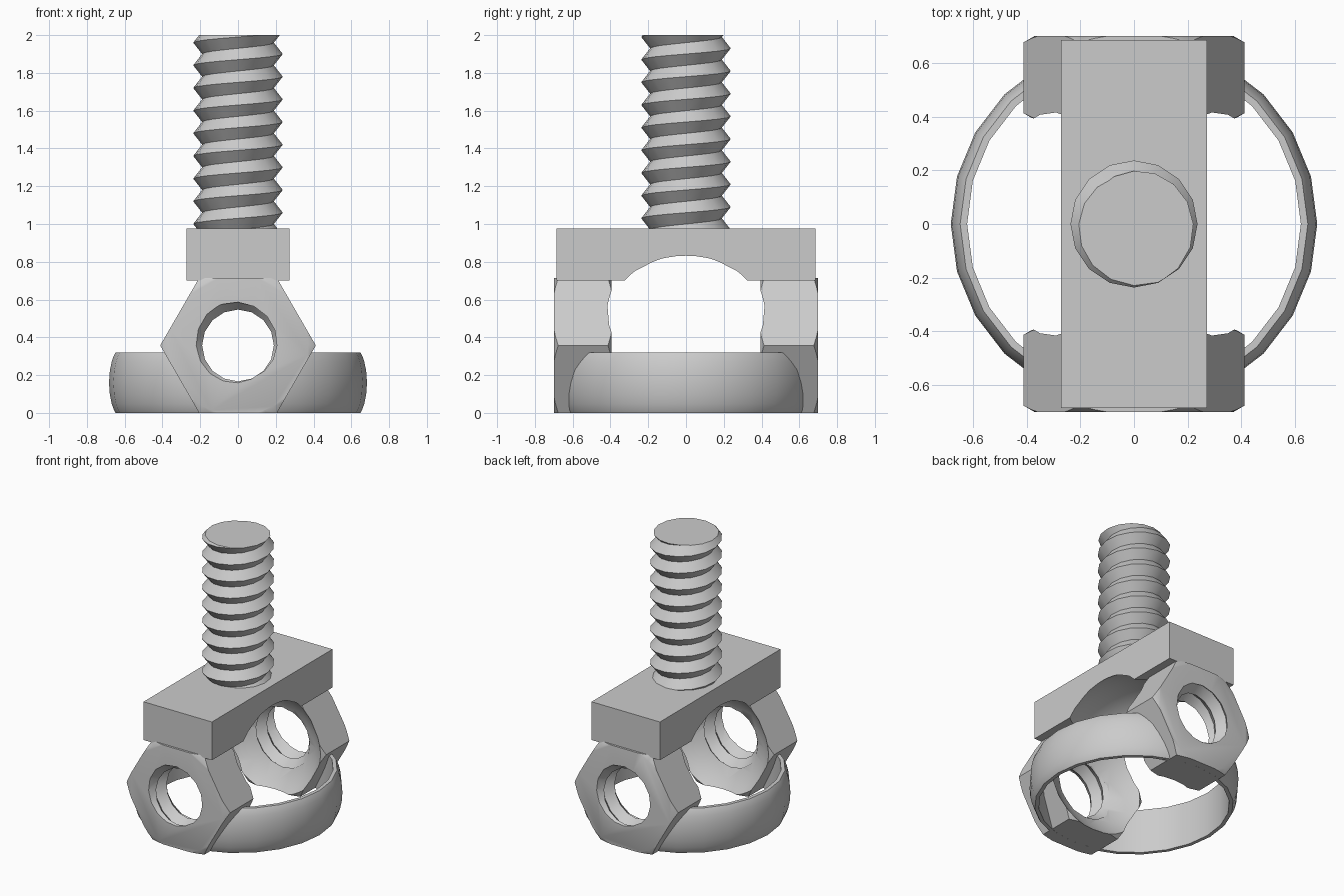
import bpy, bmesh, math
from math import sin, cos, tau, pi
from mathutils import Matrix

cube = bpy.data.objects.get("Cube")
if cube:
    bpy.data.objects.remove(cube, do_unlink=True)

steel = bpy.data.materials.new("plain grey")
steel.use_nodes = True
GREY = (0.6, 0.6, 0.6, 1)
steel.diffuse_color = GREY
steel.node_tree.nodes["Principled BSDF"].inputs["Base Color"].default_value = GREY

HOLE_Z = 0.357    # height of the nut axis
NUT_R = 0.412     # hex corner radius
PITCH = 0.12


def finish(bm, name):
    bmesh.ops.recalc_face_normals(bm, faces=bm.faces)
    me = bpy.data.meshes.new(name)
    bm.to_mesh(me)
    bm.free()
    me.materials.append(steel)
    ob = bpy.data.objects.new(name, me)
    bpy.context.collection.objects.link(ob)
    return ob


def boolean(ob, cutter, operation="DIFFERENCE"):
    """Apply a boolean and discard the cutter."""
    mod = ob.modifiers.new("cut", "BOOLEAN")
    mod.object, mod.operation, mod.solver = cutter, operation, "EXACT"
    bpy.context.view_layer.objects.active = ob
    bpy.ops.object.modifier_apply(modifier=mod.name)
    bpy.data.objects.remove(cutter, do_unlink=True)


def smooth(ob):
    bpy.ops.object.select_all(action="DESELECT")
    ob.select_set(True)
    bpy.context.view_layer.objects.active = ob
    bpy.ops.object.shade_smooth_by_angle(angle=math.radians(30))


def lathe(name, profile, sides, closed=False, matrix=Matrix()):
    """Revolve (radius, z) points about z; open profiles get end caps."""
    bm = bmesh.new()
    rings = [[bm.verts.new((r * cos(tau * i / sides), r * sin(tau * i / sides), z))
              for i in range(sides)] for r, z in profile]
    pairs = list(zip(rings, rings[1:]))
    if closed:
        pairs.append((rings[-1], rings[0]))
    else:
        bm.faces.new(rings[0])
        bm.faces.new(rings[-1])
    for a, b in pairs:
        for i in range(sides):
            j = (i + 1) % sides
            bm.faces.new((a[i], a[j], b[j], b[i]))
    bm.transform(matrix)
    return finish(bm, name)


def screw(name, low, high, root=0.19, crest=0.237, n=16, matrix=Matrix()):
    """Right-handed V thread, trimmed flat at both ends."""
    bm = bmesh.new()
    steps = int((high - low) / PITCH + 3) * n

    def helix(r, lift):
        return [bm.verts.new((r * cos(tau * k / n), r * sin(tau * k / n),
                              low - 1.5 * PITCH + PITCH * k / n + lift))
                for k in range(steps)]
    roots, crests = helix(root, 0), helix(crest, PITCH / 2)
    for k in range(steps - 1):
        bm.faces.new((roots[k], roots[k + 1], crests[k + 1], crests[k]))
        if k + n + 1 < steps:
            bm.faces.new((crests[k], crests[k + 1], roots[k + n + 1], roots[k + n]))
    for z, up in ((low, -1), (high, 1)):
        cut = bmesh.ops.bisect_plane(bm, geom=bm.verts[:] + bm.edges[:] + bm.faces[:],
                                     plane_co=(0, 0, z), plane_no=(0, 0, up), clear_outer=True)
        edges = [e for e in cut["geom_cut"] if isinstance(e, bmesh.types.BMEdge)]
        bmesh.ops.edgeloop_fill(bm, edges=edges)
    bm.transform(matrix)
    return finish(bm, name)


def ball_cutter():
    bm = bmesh.new()
    bmesh.ops.create_uvsphere(bm, u_segments=32, v_segments=16, radius=0.55,
                              matrix=Matrix.Translation((0, 0, HOLE_Z)))
    ob = finish(bm, "ball_cutter")
    ob.hide_render = True
    return ob


# Threaded stud
smooth(screw("threaded_stud", 0.94, 2.0))

# Bridge block with hollowed underside
bm = bmesh.new()
bmesh.ops.create_cube(bm, size=1, matrix=Matrix.Translation((0, 0, 0.8375))
                      @ Matrix.Diagonal((0.544, 1.37, 0.275, 1)))
bridge = finish(bm, "bridge_block")
boolean(bridge, ball_cutter())
smooth(bridge)

# Pair of chamfered hex nuts, each facing outwards
for name, turn in (("front_nut", 0), ("back_nut", pi)):
    place = (Matrix.Rotation(turn, 4, "Z") @ Matrix.Translation((0, 0, HOLE_Z))
             @ Matrix.Rotation(pi / 2, 4, "X"))
    nut = lathe(name, [(NUT_R, 0.39), (NUT_R, 0.70)], 6, matrix=place)
    chamfer = [(0.37, 0.389), (0.45, 0.435), (0.45, 0.655), (0.37, 0.701)]
    boolean(nut, lathe("chamfer_cutter", chamfer, 48, matrix=place), "INTERSECT")
    boolean(nut, ball_cutter())
    boolean(nut, screw("thread_cutter", 0.3, 0.8, matrix=place))
    smooth(nut)

# Domed ring band, open where the nut holes pass through
outer = [(0.648 + 0.035 * (1 - t * t) ** 0.8, 0.16 + 0.16 * t)
         for t in (-1, -0.9, -0.7, -0.4, 0, 0.4, 0.7, 0.9, 1)]
band = lathe("ring_band", [(0.622, 0.0)] + outer + [(0.622, 0.32)], 24, closed=True)
across = Matrix.Translation((0, 0, HOLE_Z)) @ Matrix.Rotation(pi / 2, 4, "X")
boolean(band, lathe("hole_cutter", [(0.24, -1), (0.24, 1)], 32, matrix=across))
smooth(band)
